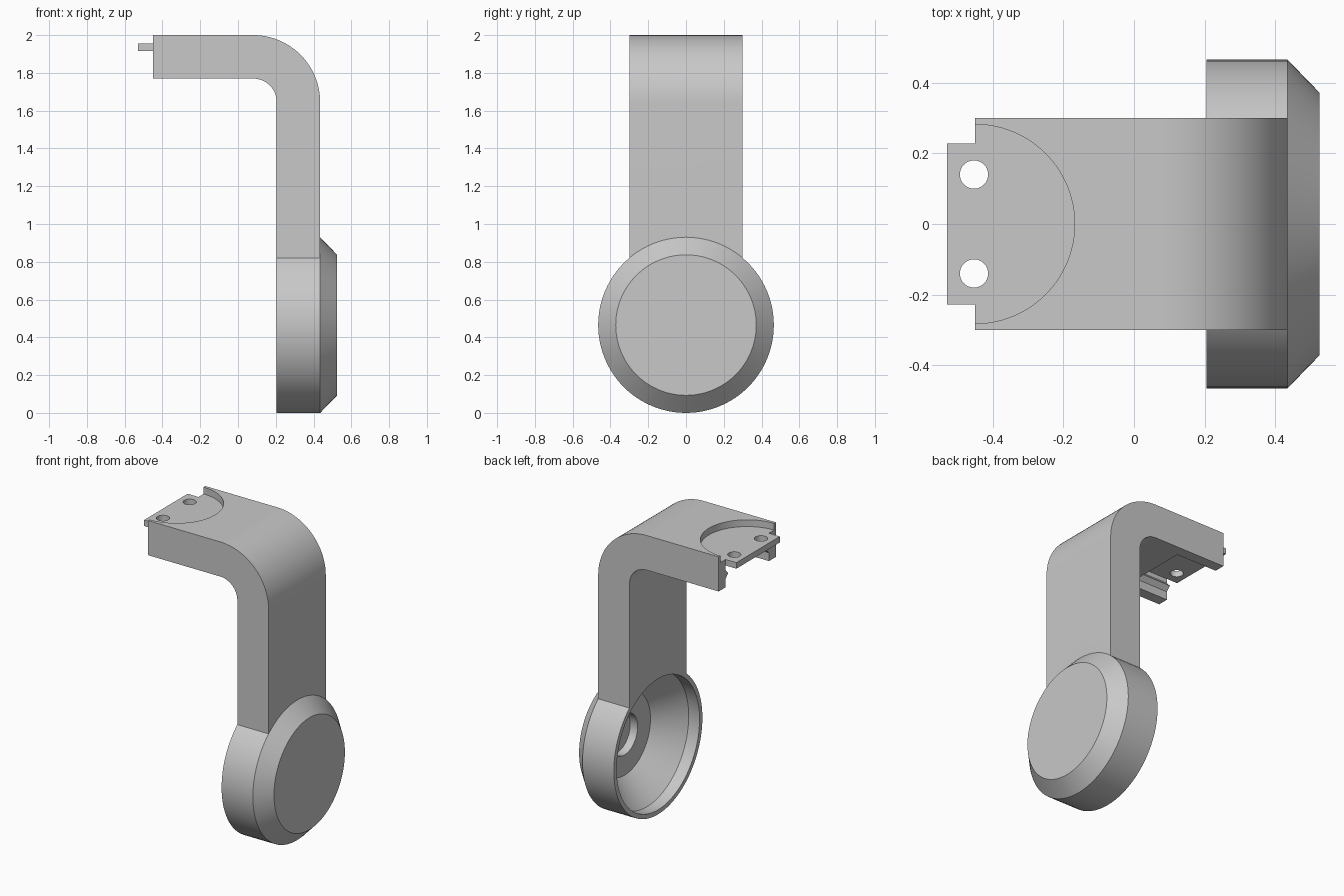
import bpy, bmesh
from math import cos, sin, pi, radians
from mathutils import Vector

default = bpy.data.objects.get("Cube")
if default:
    bpy.data.objects.remove(default, do_unlink=True)

grey = bpy.data.materials.new("plain grey")
grey.use_nodes = True
colour = (0.58, 0.58, 0.58, 1)
grey.diffuse_color = colour
grey.node_tree.nodes["Principled BSDF"].inputs["Base Color"].default_value = colour


def finish(bm, name):
    bmesh.ops.remove_doubles(bm, verts=bm.verts, dist=1e-5)
    bmesh.ops.recalc_face_normals(bm, faces=bm.faces)
    mesh = bpy.data.meshes.new(name)
    bm.to_mesh(mesh)
    bm.free()
    mesh.materials.append(grey)
    obj = bpy.data.objects.new(name, mesh)
    bpy.context.collection.objects.link(obj)
    return obj


def prism(name, points, sweep):
    """Extrude a flat outline of 3D points along a vector."""
    bm = bmesh.new()
    face = bm.faces.new([bm.verts.new(p) for p in points])
    result = bmesh.ops.extrude_face_region(bm, geom=[face], use_keep_orig=True)
    moved = [g for g in result["geom"] if isinstance(g, bmesh.types.BMVert)]
    bmesh.ops.translate(bm, verts=moved, vec=Vector(sweep))
    return finish(bm, name)


def lathe(name, profile, z, steps=96):
    """Revolve (x, radius) points about a line along x at height z."""
    bm = bmesh.new()
    rings = []
    for x, r in profile:
        rings.append([bm.verts.new((x, r * sin(2 * pi * i / steps),
                                    z + r * cos(2 * pi * i / steps)))
                      for i in range(steps)])
    for a, b in zip(rings, rings[1:]):
        for i in range(steps):
            j = (i + 1) % steps
            bm.faces.new((a[i], a[j], b[j], b[i]))
    bm.faces.new(rings[0])
    bm.faces.new(rings[-1])
    return finish(bm, name)


def circle(x, y, z, r, steps):
    return [(x + r * cos(2 * pi * i / steps), y + r * sin(2 * pi * i / steps), z)
            for i in range(steps)]


def arc(x, z, r, start, end, steps=24):
    angles = [radians(start + (end - start) * i / steps) for i in range(steps + 1)]
    return [(x + r * cos(a), z + r * sin(a)) for a in angles]


def combine(target, tool, operation):
    mod = target.modifiers.new("combine", "BOOLEAN")
    mod.operation = operation
    mod.solver = "EXACT"
    mod.object = tool
    bpy.context.view_layer.objects.active = target
    bpy.ops.object.modifier_apply(modifier=mod.name)
    bpy.data.objects.remove(tool, do_unlink=True)


# Bent arm: an L with rounded elbow
hub_z = 0.465
back, face = 0.205, 0.435
outline = ([(-0.45, 2.0)] + arc(0.08, 1.645, 0.355, 90, 0)
           + [(face, hub_z), (back, hub_z)]
           + arc(0.08, 1.645, 0.125, 0, 90) + [(-0.45, 1.77)])
bracket = prism("bracket", [(x, -0.3, z) for x, z in outline], (0, 0.6, 0))

# Round cup with chamfered face
cup = lathe("cup", [(back, hub_z), (face, hub_z), (0.525, 0.372)], hub_z)
combine(bracket, cup, "UNION")

# Tongue at the end of the arm
low, high = 1.915, 1.955
tongue = prism("tongue", [(-0.53, -0.228, low), (-0.38, -0.228, low),
                          (-0.38, 0.228, low), (-0.53, 0.228, low)],
               (0, 0, high - low))
combine(bracket, tongue, "UNION")

# Conical hollow with a central recess
hollow = lathe("hollow", [(0.1, 0.435), (0.285, 0.435), (0.45, 0.27),
                          (0.45, 0.135), (0.505, 0.135)], hub_z)
combine(bracket, hollow, "DIFFERENCE")

# Half-round seat on top of the arm
seat = prism("seat", circle(-0.45, 0, high, 0.282, 96), (0, 0, 0.2))
combine(bracket, seat, "DIFFERENCE")

# Underside channel with a ridge along each side
half = [(0.228, 1.6), (0.228, 1.825), (0.2, 1.855), (0.228, 1.885), (0.228, low)]
section = half + [(-y, z) for y, z in reversed(half)]
channel = prism("channel", [(-0.7, y, z) for y, z in section], (0.55, 0, 0))
combine(bracket, channel, "DIFFERENCE")

# Screw holes
for side in (-1, 1):
    hole = prism("hole", circle(-0.453, side * 0.14, 1.8, 0.04, 32), (0, 0, 0.3))
    combine(bracket, hole, "DIFFERENCE")

# Smooth curved walls, keep edges crisp
bpy.ops.object.select_all(action="DESELECT")
bracket.select_set(True)
bpy.context.view_layer.objects.active = bracket
bpy.ops.object.shade_smooth_by_angle(angle=radians(25))
